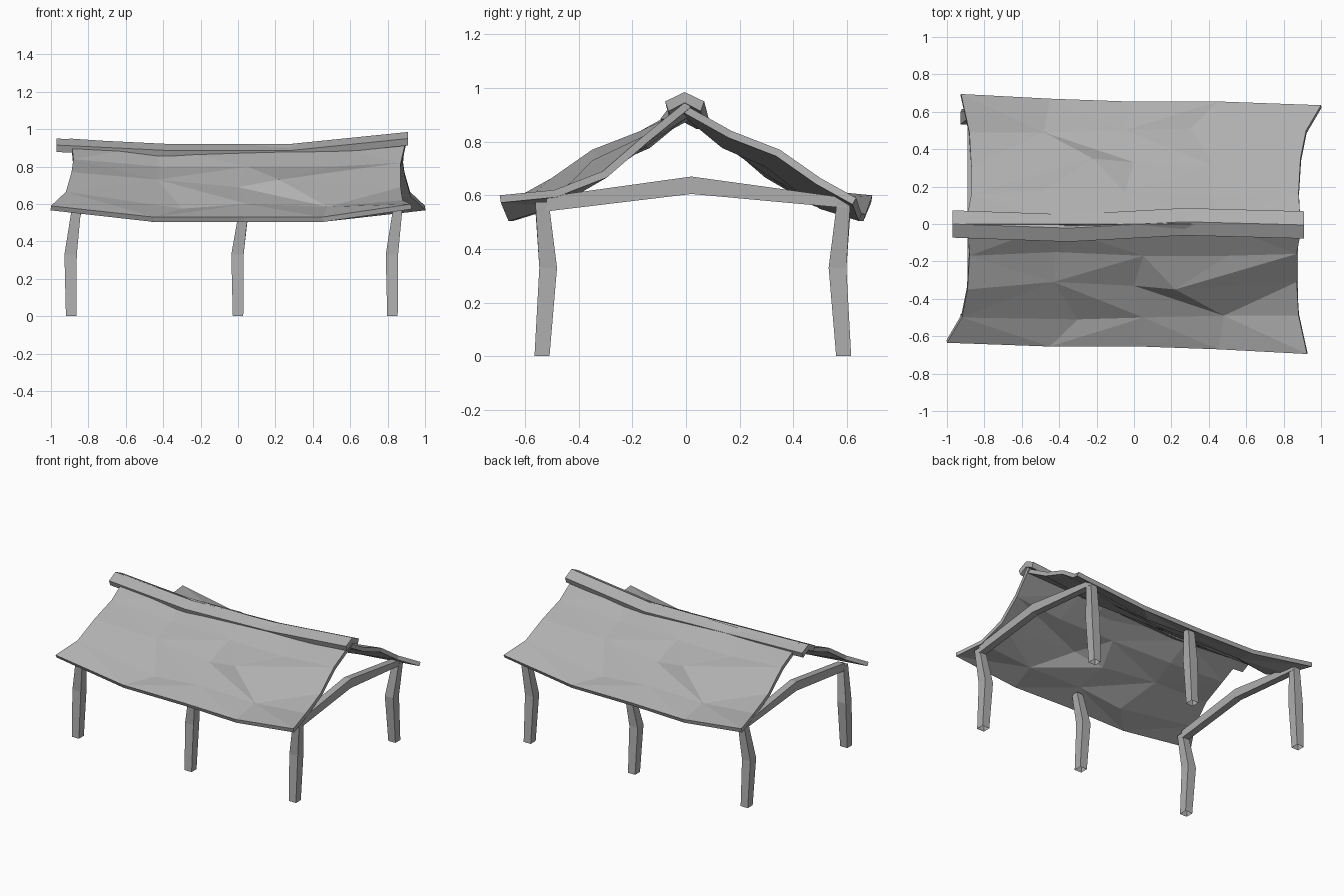
import bpy, math
from mathutils import Matrix

if "Cube" in bpy.data.objects:
    bpy.data.objects.remove(bpy.data.objects["Cube"])

grey = bpy.data.materials.new("weathered_grey")
grey.diffuse_color = (0.43, 0.43, 0.43, 1)
grey.use_nodes = True
grey.node_tree.nodes["Principled BSDF"].inputs["Base Color"].default_value = grey.diffuse_color


def make(name, verts, faces):
    me = bpy.data.meshes.new(name)
    me.from_pydata(verts, [], faces)
    me.update()
    me.materials.append(grey)
    ob = bpy.data.objects.new(name, me)
    bpy.context.collection.objects.link(ob)
    return ob


def loft(name, rings, open_start=False):
    """Skin a list of equal-sized closed rings and cap the ends."""
    n = len(rings[0])
    verts = [v for r in rings for v in r]
    faces = [(k * n + i, k * n + (i + 1) % n, (k + 1) * n + (i + 1) % n, (k + 1) * n + i)
             for k in range(len(rings) - 1) for i in range(n)]
    faces.append(tuple(range(len(verts) - n, len(verts))))
    if not open_start:
        faces.append(tuple(reversed(range(n))))
    return make(name, verts, faces)


# Warped roof slope: rows run from eave to ridge, columns left to right
rows = [
    [(-1.00, -.635, .59), (-.45, -.655, .53), (.03, -.655, .53), (.45, -.67, .53), (.925, -.695, .60)],
    [(-.92, -.50, .665), (-.30, -.51, .575), (.05, -.50, .60), (.48, -.49, .585), (.88, -.49, .62)],
    [(-.89, -.35, .77), (-.43, -.31, .73), (0, -.33, .69), (.22, -.35, .73), (.87, -.31, .69)],
    [(-.88, -.17, .84), (-.42, -.15, .80), (.05, -.17, .80), (.50, -.17, .80), (.87, -.16, .82)],
    [(-.89, 0, .935), (-.45, -.01, .915), (0, 0, .922), (.45, 0, .92), (.90, 0, .95)],
]
grid = [v for r in rows for v in r]
diagonals = ["1001", "0110", "1010", "0101"]  # 1 = upper left to lower right, per row
diagonals[0], diagonals[2] = "1011", "1010"
tris = []
for j in range(4):
    for i in range(4):
        a = j * 5 + i
        b, c, d = a + 1, a + 6, a + 5
        tris += [(a, b, d), (b, c, d)] if diagonals[j][i] == "1" else [(a, b, c), (a, c, d)]
for name, turn in (("front_roof_slope", 0), ("back_roof_slope", math.pi)):
    roof = make(name, grid, tris)
    roof.data.transform(Matrix.Rotation(turn, 4, 'Z'))
    mod = roof.modifiers.new("thickness", 'SOLIDIFY')
    mod.thickness = 0.028
    mod.offset = -1

# Ridge cap: thick V section following a sagging line
section = [(-.073, -.035), (-.06, -.072), (0, -.04), (.06, -.072), (.073, -.035), (0, 0)]
line = [(-.97, 0, .95), (-.35, -.022, .92), (.27, .012, .92), (.91, -.005, .985)]
loft("ridge_cap", [[(x, y + a, z + b) for a, b in section] for x, y, z in line])

# Crooked posts: base, knee and top, open at the foot
h = 0.028
for side, y0, lean, mid in (("front", -.537, .023, .55), ("back", .588, -.023, .53)):
    for place, x0, top in (("left", -.892, .575), ("middle", 0, mid), ("right", .826, .575)):
        path = [(x0, y0, 0, h), (x0 - .003, y0 + lean, .33, h + .005),
                (x0 + .028, y0, top, h - .003)]
        loft(f"{side}_{place}_post",
             [[(x - r, y - r, z), (x + r, y - r, z), (x + r, y + r, z), (x - r, y + r, z)]
              for x, y, z, r in path], open_start=True)

# Bent tie beams across both ends
for side, x in (("left", -.865), ("right", .853)):
    loft(side + "_tie_beam",
         [[(x - .025, y, lo), (x + .025, y, lo), (x + .025, y, hi), (x - .025, y, hi)]
          for y, lo, hi in ((-.52, .54, .595), (.02, .605, .67), (.60, .552, .59))])
